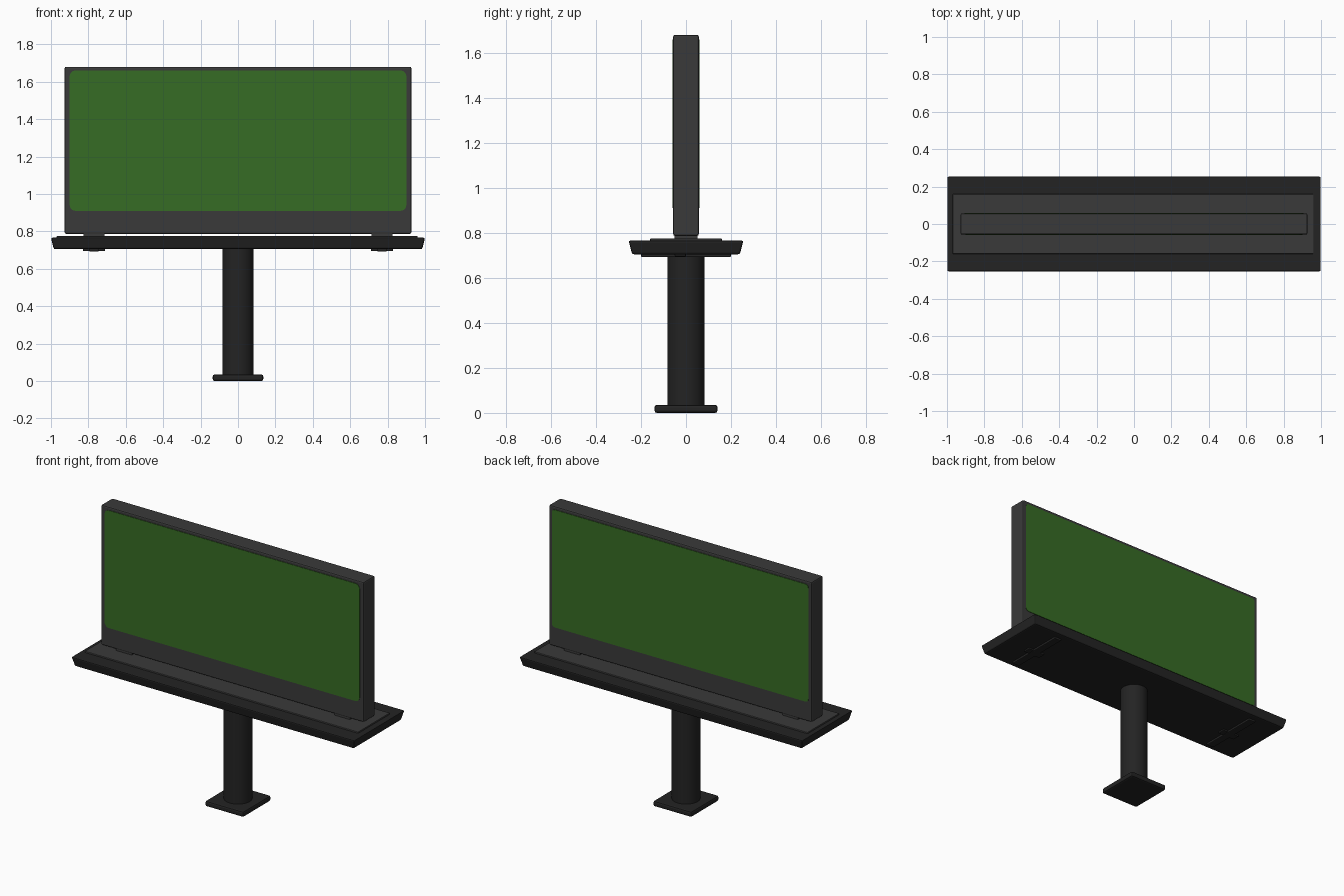
import bpy, bmesh, math
from mathutils import Vector

if "Cube" in bpy.data.objects:
    bpy.data.objects.remove(bpy.data.objects["Cube"])


def material(name, rgb):
    m = bpy.data.materials.new(name)
    m.diffuse_color = (*rgb, 1)
    m.use_nodes = True
    m.node_tree.nodes["Principled BSDF"].inputs["Base Color"].default_value = m.diffuse_color
    return m


GREEN = material("screen green", (0.037, 0.15, 0.018))
GREY = material("frame grey", (0.042, 0.042, 0.042))
DARK = material("dark steel", (0.017, 0.017, 0.017))


def finish(name, bm, mat, bevel=0):
    bmesh.ops.recalc_face_normals(bm, faces=bm.faces)
    mesh = bpy.data.meshes.new(name)
    bm.to_mesh(mesh)
    bm.free()
    ob = bpy.data.objects.new(name, mesh)
    bpy.context.collection.objects.link(ob)
    mesh.materials.append(mat)
    if bevel:
        mod = ob.modifiers.new("soft edges", "BEVEL")
        mod.width = bevel
        mod.segments = 2
    return ob


def box(name, lo, hi, mat, bevel=0):
    lo, hi = Vector(lo), Vector(hi)
    bm = bmesh.new()
    bmesh.ops.create_cube(bm, size=1)
    for v in bm.verts:
        v.co = (lo + hi) / 2 + v.co * (hi - lo)
    return finish(name, bm, mat, bevel)


def rounded_plate(name, x, z0, z1, y0, y1, r, mat):
    """Upright plate with rounded corners."""
    bm = bmesh.new()
    corners = [(x - r, z1 - r), (-x + r, z1 - r), (-x + r, z0 + r), (x - r, z0 + r)]
    ring = []
    for k, (cx, cz) in enumerate(corners):
        for i in range(5):
            a = math.pi / 2 * (k + i / 4)
            ring.append(bm.verts.new((cx + r * math.cos(a), y0, cz + r * math.sin(a))))
    face = bm.faces.new(ring)
    new = bmesh.ops.extrude_face_region(bm, geom=[face])["geom"]
    for v in new:
        if isinstance(v, bmesh.types.BMVert):
            v.co.y = y1
    return finish(name, bm, mat)


# Footing and round post
box("base_plate", (-0.135, -0.14, 0), (0.135, 0.14, 0.035), DARK, 0.01)
bm = bmesh.new()
bmesh.ops.create_cone(bm, cap_ends=True, segments=32, radius1=0.083,
                      radius2=0.083, depth=0.70)
bmesh.ops.translate(bm, verts=bm.verts, vec=(0, 0, 0.375))
post = finish("post", bm, DARK)
bpy.context.view_layer.objects.active = post
post.select_set(True)
bpy.ops.object.shade_smooth_by_angle(angle=math.radians(40))

# Platform with an underside that narrows, and the raised walkway
platform = box("platform", (-1, -0.255, 0.705), (1, 0.255, 0.766), DARK, 0.008)
for v in platform.data.vertices:
    if v.co.z < 0.72:
        v.co.x *= 0.985
        v.co.y *= 0.94
box("walkway", (-0.97, -0.16, 0.755), (0.96, 0.16, 0.775), GREY, 0.004)

# Feet under the sign and cross brackets under the platform
for side, label in ((-1, "left"), (1, "right")):
    c = side * 0.77
    box(label + "_foot", (c - 0.055, -0.05, 0.77), (c + 0.055, 0.05, 0.80), GREY)
    box(label + "_bracket", (c - 0.025, -0.2, 0.692), (c + 0.025, 0.2, 0.71), DARK, 0.005)
    box(label + "_bracket_tab", (c - 0.06, -0.05, 0.695), (c + 0.06, 0.0, 0.71), DARK, 0.004)

# Sign body with a screen on both faces
box("sign_frame", (-0.927, -0.057, 0.787), (0.927, 0.057, 1.68), GREY, 0.008)
rounded_plate("front_screen", 0.9, 0.91, 1.66, -0.060, -0.054, 0.03, GREEN)
rounded_plate("back_screen", 0.905, 0.91, 1.66, 0.054, 0.060, 0.02, GREEN)
